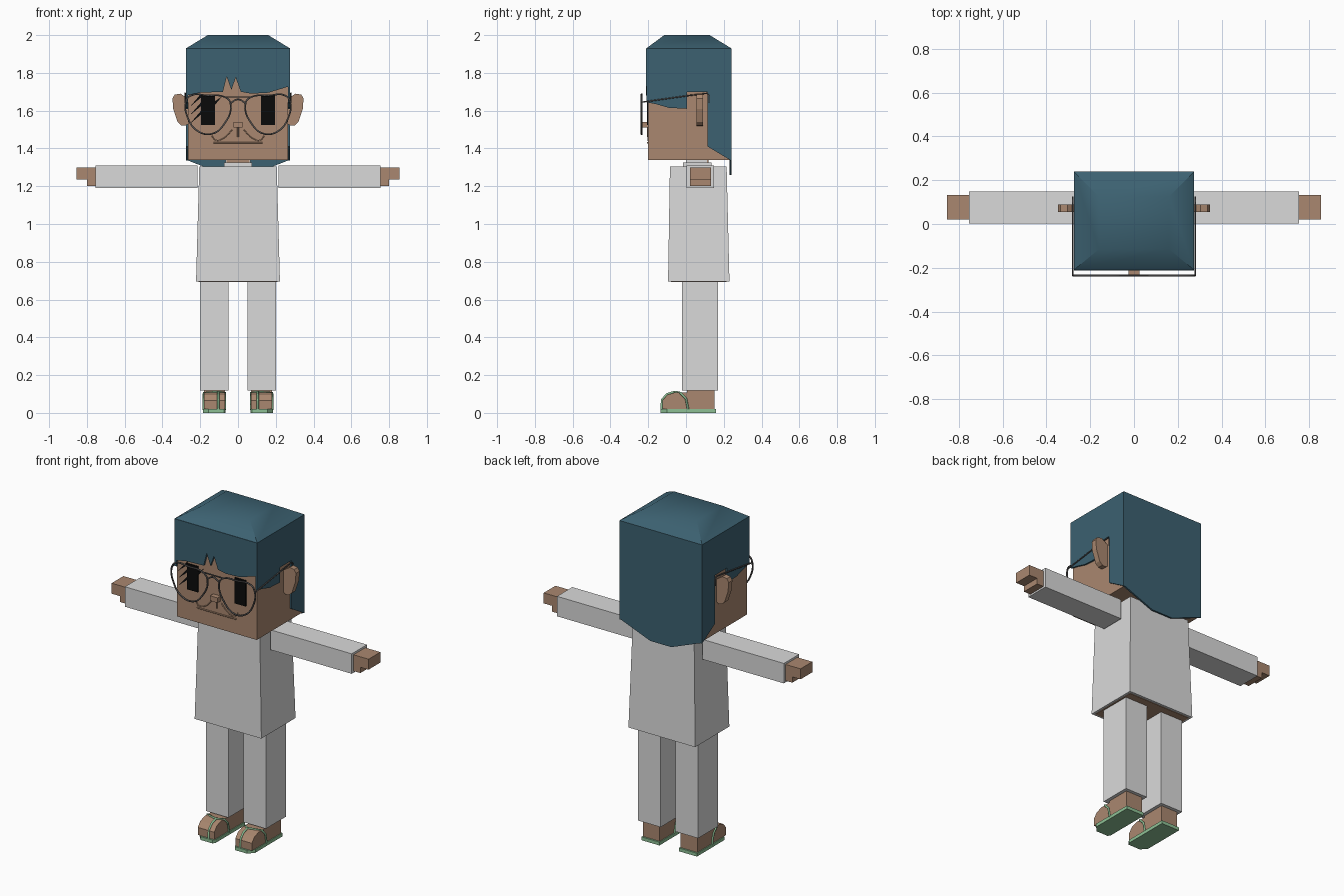
import bpy, bmesh
from mathutils import Vector

cube = bpy.data.objects.get("Cube")
if cube:
    bpy.data.objects.remove(cube, do_unlink=True)


def material(name, r, g, b):
    mat = bpy.data.materials.new(name)
    mat.use_nodes = True
    color = (r, g, b, 1)
    mat.diffuse_color = color
    mat.node_tree.nodes["Principled BSDF"].inputs["Base Color"].default_value = color
    return mat


SKIN = material("skin", .40, .245, .16)
HAIR = material("teal_hair", .045, .12, .165)
CLOTH = material("light_grey_cloth", .7, .7, .7)
BLACK = material("eye_black", .003, .003, .003)
FRAME = material("glasses_frame", .09, .085, .085)
GREEN = material("sandal_green", .27, .53, .3)


def add_object(name, data, mat):
    obj = bpy.data.objects.new(name, data)
    bpy.context.collection.objects.link(obj)
    data.materials.append(mat)
    return obj


def loft(name, rings, mat):
    """Closed solid through matching rings of points."""
    bm = bmesh.new()
    loops = [[bm.verts.new(p) for p in ring] for ring in rings]
    count = len(loops[0])
    bm.faces.new(loops[0])
    bm.faces.new(loops[-1])
    for low, high in zip(loops, loops[1:]):
        for i in range(count):
            j = (i + 1) % count
            bm.faces.new((low[i], low[j], high[j], high[i]))
    bmesh.ops.recalc_face_normals(bm, faces=bm.faces)
    mesh = bpy.data.meshes.new(name)
    bm.to_mesh(mesh)
    bm.free()
    return add_object(name, mesh, mat)


def prism(name, outline, axis, start, end, mat):
    """Extrude a flat outline along the x, y or z axis."""
    slot = "xyz".index(axis)

    def place(p, depth):
        q = list(p)
        q.insert(slot, depth)
        return q
    return loft(name, [[place(p, d) for p in outline] for d in (start, end)], mat)


def rectangle(x0, x1, y0, y1):
    return [(x0, y0), (x1, y0), (x1, y1), (x0, y1)]


def box(name, x, y, z, mat):
    return prism(name, rectangle(*x, *y), "z", *z, mat)


def taper(name, low, z0, high, z1, mat):
    rings = [[(x, y, z) for x, y in rectangle(*r)] for r, z in ((low, z0), (high, z1))]
    return loft(name, rings, mat)


def tube(name, points, radius, mat, closed=False, smooth=True):
    curve = bpy.data.curves.new(name, "CURVE")
    curve.dimensions = "3D"
    curve.bevel_depth = radius
    curve.bevel_resolution = 1
    curve.resolution_u = 5
    spline = curve.splines.new("BEZIER")
    spline.bezier_points.add(len(points) - 1)
    for knot, p in zip(spline.bezier_points, points):
        knot.co = Vector(p)
        knot.handle_left_type = knot.handle_right_type = "AUTO" if smooth else "VECTOR"
    spline.use_cyclic_u = closed
    curve.use_fill_caps = True
    return add_object(name, curve, mat)


def mirrored(outline, s):
    return [(s * x, z) for x, z in outline]


# Head, neck and collar
box("head", (-.265, .265), (-.2, .23), (1.34, 1.92), SKIN)
box("neck", (-.06, .06), (0, .12), (1.3, 1.345), SKIN)
box("collar", (-.075, .075), (-.015, .135), (1.29, 1.325), CLOTH)
box("collar_band", (-.065, .065), (.0, .11), (1.3, 1.338), CLOTH)

# Hair cap with a shallow smooth dome
cap = taper("hair_crown", (-.275, .275, -.21, .24), 1.93, (-.16, .16, -.115, .125), 2, HAIR)
bpy.ops.object.select_all(action="DESELECT")
cap.select_set(True)
bpy.context.view_layer.objects.active = cap
bpy.ops.object.shade_smooth_by_angle(angle=.7)

# Hair panels: ragged fringe, sides notched round the ears, pointed back
fringe = [(-.275, 1.93), (-.275, 1.68), (-.2, 1.695), (-.08, 1.7), (-.06, 1.78),
          (-.035, 1.71), (-.012, 1.775), (.015, 1.7), (.07, 1.69), (.16, 1.695),
          (.275, 1.73), (.275, 1.93)]
prism("hair_fringe", fringe, "y", -.212, -.2, HAIR)
side_hair = [(-.21, 1.93), (-.21, 1.645), (-.16, 1.635), (-.09, 1.615), (.005, 1.61),
             (.005, 1.7), (.115, 1.7), (.115, 1.41), (.24, 1.335), (.24, 1.93)]
back_hair = [(-.275, 1.93), (-.275, 1.34), (-.07, 1.26), (.07, 1.26), (.275, 1.34),
             (.275, 1.93)]
prism("hair_back", back_hair, "y", .23, .24, HAIR)

# Nose and faint muzzle lines
box("nose", (-.025, .025), (-.23, -.2), (1.51, 1.54), SKIN)
tube("mouth_line", [(-.13, -.203, 1.43), (.13, -.203, 1.43)], .004, SKIN, smooth=False)
tube("nose_line", [(0, -.203, 1.51), (0, -.203, 1.46)], .004, SKIN, smooth=False)

# Shirt with the body showing underneath
taper("shirt", (-.222, .222, -.095, .23), .695, (-.205, .205, -.085, .215), 1.305, CLOTH)
box("body_underside", (-.208, .208), (-.08, .215), (.692, .71), SKIN)

ear = [(.26, 1.53), (.26, 1.66), (.305, 1.69), (.335, 1.685), (.347, 1.665),
       (.343, 1.61), (.32, 1.54), (.3, 1.522), (.28, 1.52)]
rim = [(.04, 1.64), (.07, 1.672), (.16, 1.68), (.25, 1.68), (.275, 1.65),
       (.265, 1.56), (.21, 1.49), (.14, 1.477), (.08, 1.52)]
foot = [(-.125, .02), (-.125, .065), (-.1, .095), (-.06, .108), (.005, .108),
        (.005, .12), (.15, .12), (.15, .02)]
sole = [(.075, -.135), (.155, -.135), (.185, -.1), (.185, .16), (.065, .16), (.065, -.12)]

for side, s in (("left", 1), ("right", -1)):
    # Side hair, ear and eye
    prism(side + "_side_hair", side_hair, "x", s * .264, s * .275, HAIR)
    prism(side + "_ear", mirrored(ear, s), "y", .055, .09, SKIN)
    eye = mirrored(rectangle(.122, .196, 1.525, 1.68), s)
    prism(side + "_eye", eye, "y", -.207, -.199, BLACK)
    muzzle = [(.03, 1.5), (.075, 1.455), (.12, 1.445), (.14, 1.47)]
    tube(side + "_muzzle_line", [(s * x, -.202, z) for x, z in muzzle], .003, SKIN)

    # Glasses rim and arm hooked over the ear
    tube(side + "_glasses_rim", [(s * x, -.235, z) for x, z in rim], .005, FRAME, True)
    temple = [(-.235, 1.645), (0, 1.678), (.11, 1.692), (.122, 1.68), (.122, 1.64)]
    tube(side + "_glasses_arm", [(s * .28, y, z) for y, z in temple], .004, FRAME, smooth=False)

    # Sleeve, palm and fingers
    prism(side + "_sleeve", rectangle(.003, .148, 1.19, 1.31), "x", s * .215, s * .755, CLOTH)
    prism(side + "_palm", rectangle(.02, .132, 1.2, 1.298), "x", s * .74, s * .8, SKIN)
    prism(side + "_fingers", rectangle(.02, .132, 1.235, 1.298), "x", s * .8, s * .855, SKIN)

    # Trouser leg, foot and sandal
    prism(side + "_trouser_leg", rectangle(-.02, .17, .118, .71), "x", s * .05, s * .2, CLOTH)
    prism(side + "_foot", foot, "x", s * .07, s * .18, SKIN)
    prism(side + "_sandal_sole", mirrored(sole, s), "z", 0, .02, GREEN)
    thong = [(-.13, .02), (-.128, .07), (-.1, .1), (-.06, .112)]
    tube(side + "_sandal_thong", [(s * .105, y, z) for y, z in thong], .006, GREEN, smooth=False)
    for part, edge in (("inner", .068), ("outer", .182)):
        strap = [(.105, -.06, .112), (edge, -.03, .106), (edge, 0, .075), (edge, .012, .015)]
        tube(f"{side}_{part}_strap", [(s * x, y, z) for x, y, z in strap], .006, GREEN, smooth=False)

# Glasses bridge
tube("glasses_bridge", [(-.04, -.235, 1.64), (0, -.235, 1.66), (.04, -.235, 1.64)], .005, FRAME)
tube("glasses_top_bar", [(-.07, -.235, 1.672), (.07, -.235, 1.672)], .004, FRAME, smooth=False)

# Slanted lashes beside the right eye
for i in range(3):
    z = 1.53 + i * .045
    lash = [(-.255, z), (-.195, z + .05), (-.195, z + .07)]
    prism(f"right_lash_{i + 1}", lash, "y", -.206, -.199, BLACK)
prism("right_inner_lash", [(-.122, 1.63), (-.085, 1.675), (-.122, 1.65)], "y", -.206, -.199, BLACK)
